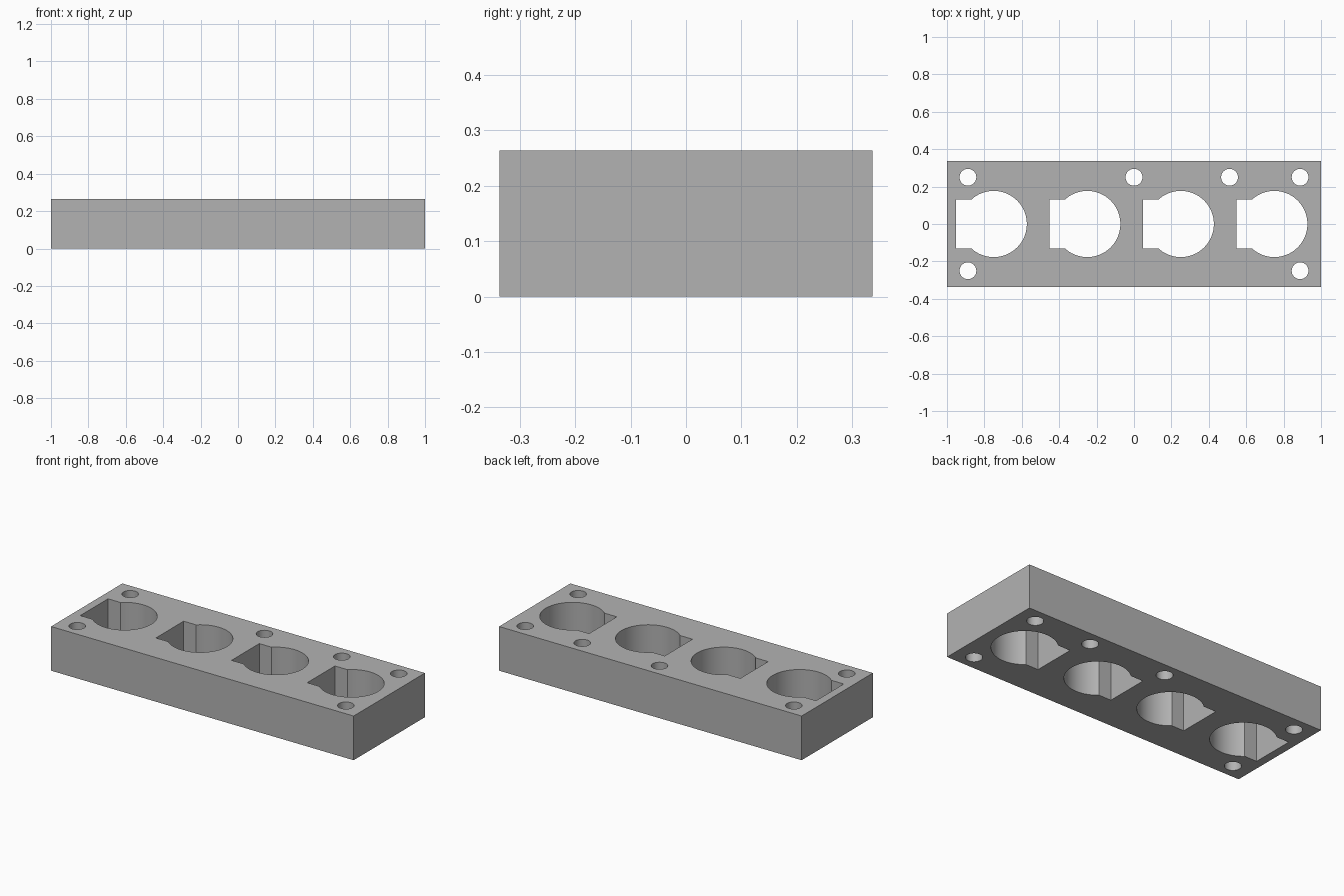
import bpy
import bmesh
import math

if "Cube" in bpy.data.objects:
    bpy.data.objects.remove(bpy.data.objects["Cube"], do_unlink=True)

HALF_WIDTH, HEIGHT = 0.3365, 0.264
BORE_R, SLOT_HALF, SLOT_REACH = 0.177, 0.131, 0.201


def arc(cx, cy, r, start, end, steps):
    return [(cx + r * math.cos(start + (end - start) * i / steps),
             cy + r * math.sin(start + (end - start) * i / steps))
            for i in range(steps + 1)]


def keyhole(cx):
    # Round bore opening into a square slot on its right-hand (-x) side
    a = math.pi - math.asin(SLOT_HALF / BORE_R)
    return arc(cx, 0, BORE_R, -a, a, 72) + [
        (cx - SLOT_REACH, SLOT_HALF), (cx - SLOT_REACH, -SLOT_HALF)]


def bolt_hole(cx, cy):
    return arc(cx, cy, 0.045, 0, 2 * math.pi, 40)[:-1]


# Plan of the block: rectangle, four keyholes, six bolt holes
loops = [[(-1, -HALF_WIDTH), (1, -HALF_WIDTH), (1, HALF_WIDTH), (-1, HALF_WIDTH)]]
loops += [keyhole(x) for x in (-0.75, -0.25, 0.25, 0.75)]
loops += [bolt_hole(x, 0.25) for x in (-0.888, 0, 0.511, 0.888)]
loops += [bolt_hole(x, -0.25) for x in (-0.888, 0.888)]

curve = bpy.data.curves.new("block_plan", "CURVE")
curve.dimensions = "2D"
curve.fill_mode = "BOTH"
curve.extrude = HEIGHT / 2
for loop in loops:
    spline = curve.splines.new("POLY")
    spline.points.add(len(loop) - 1)
    for point, (x, y) in zip(spline.points, loop):
        point.co = (x, y, 0, 1)
    spline.use_cyclic_u = True

block = bpy.data.objects.new("mounting_block", curve)
bpy.context.collection.objects.link(block)
bpy.ops.object.select_all(action="DESELECT")
block.select_set(True)
bpy.context.view_layer.objects.active = block
bpy.ops.object.convert(target="MESH")
block = bpy.context.view_layer.objects.active
block.name = "mounting_block"

# Weld caps to walls and stand the block on the ground
bm = bmesh.new()
bm.from_mesh(block.data)
bmesh.ops.remove_doubles(bm, verts=bm.verts, dist=0.0001)
bmesh.ops.translate(bm, verts=bm.verts, vec=(0, 0, HEIGHT / 2))
bmesh.ops.recalc_face_normals(bm, faces=bm.faces)
bm.to_mesh(block.data)
bm.free()

# Plain grey finish
grey = bpy.data.materials.new("grey")
grey.use_nodes = True
grey.diffuse_color = (0.45, 0.45, 0.45, 1)
grey.node_tree.nodes["Principled BSDF"].inputs["Base Color"].default_value = (0.45, 0.45, 0.45, 1)
block.data.materials.clear()
block.data.materials.append(grey)
for face in block.data.polygons:
    face.material_index = 0

bpy.ops.object.shade_smooth_by_angle(angle=math.radians(30))
